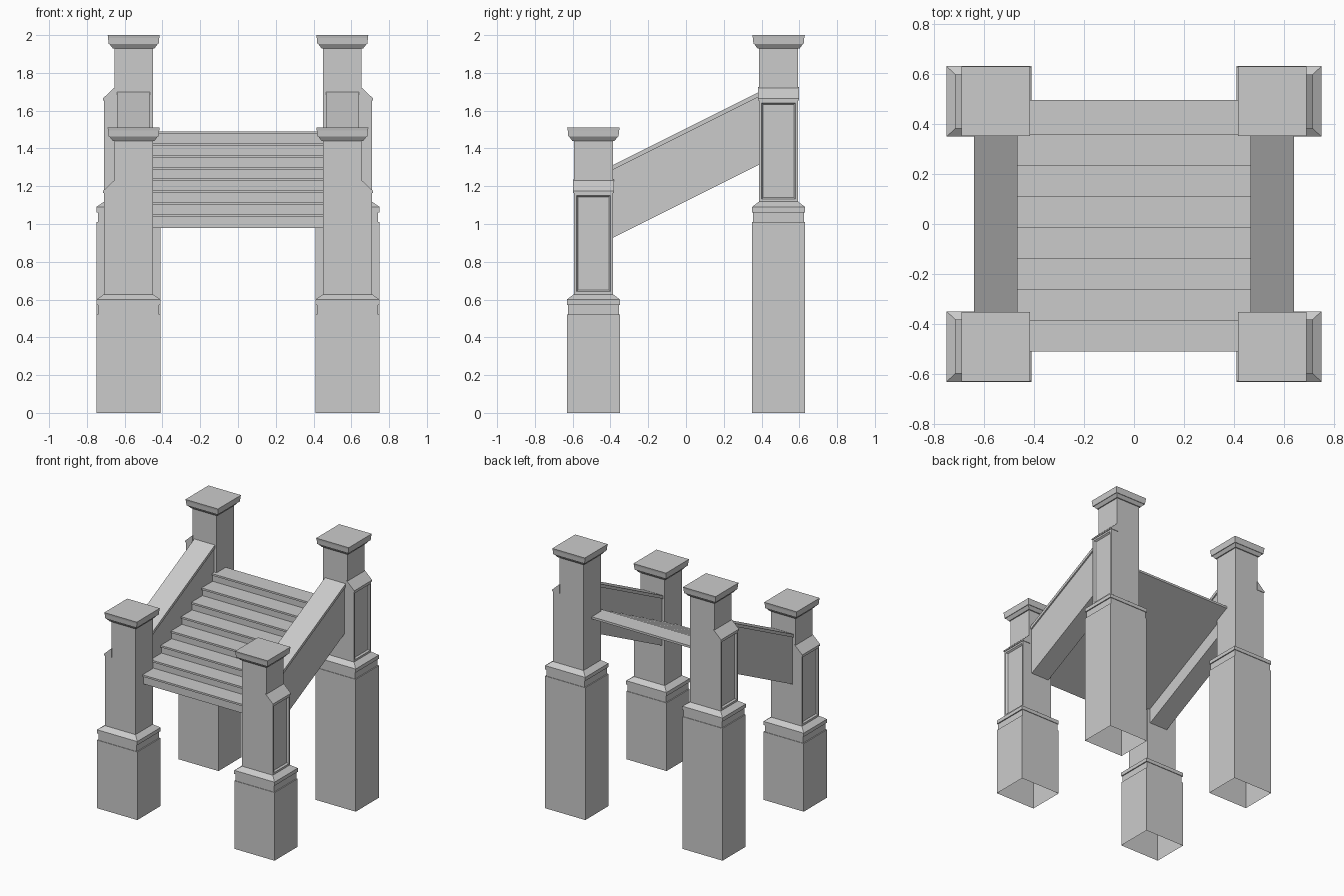
import bpy
import bmesh

cube = bpy.data.objects.get("Cube")
if cube:
    bpy.data.objects.remove(cube)

stone = bpy.data.materials.new("grey_stone")
stone.use_nodes = True
GREY = (0.6, 0.6, 0.6, 1)
stone.diffuse_color = GREY
stone.node_tree.nodes["Principled BSDF"].inputs["Base Color"].default_value = GREY


def finish(name, bm, mirrored=True):
    mesh = bpy.data.meshes.new(name)
    bm.to_mesh(mesh)
    bm.free()
    mesh.materials.append(stone)
    obj = bpy.data.objects.new(name, mesh)
    bpy.context.collection.objects.link(obj)
    if mirrored:
        mod = obj.modifiers.new("mirror", 'MIRROR')
        mod.use_mirror_merge = False
    return obj


def extrude_x(name, profile, x0, x1, mirrored=True):
    """Extrude a (y, z) outline sideways from x0 to x1."""
    bm = bmesh.new()
    a = [bm.verts.new((x0, y, z)) for y, z in profile]
    b = [bm.verts.new((x1, y, z)) for y, z in profile]
    n = len(profile)
    for i in range(n):
        j = (i + 1) % n
        bm.faces.new((a[i], a[j], b[j], b[i]))
    bm.faces.new(a)
    bm.faces.new(b)
    bmesh.ops.recalc_face_normals(bm, faces=bm.faces[:])
    return finish(name, bm, mirrored)


# Column sections: height, inner x, outer x, half depth
BASE = [(0.52, 0.41, 0.75, 0.14), (0.52, 0.418, 0.742, 0.136),
        (0.572, 0.418, 0.742, 0.136), (0.572, 0.41, 0.75, 0.141),
        (0.60, 0.41, 0.75, 0.141), (0.628, 0.45, 0.71, 0.104)]
SHAFT = [(1.165, 0.45, 0.71, 0.104), (1.225, 0.45, 0.655, 0.104),
         (1.44, 0.45, 0.655, 0.104)]
CAP = [(1.44, 0.442, 0.663, 0.112), (1.463, 0.425, 0.681, 0.129),
       (1.463, 0.42, 0.685, 0.133), (1.495, 0.417, 0.688, 0.136),
       (1.51, 0.415, 0.69, 0.139)]


def column(name, cy, lift):
    bm = bmesh.new()
    sections = [(-lift, 0.41, 0.75, 0.14)] + BASE + SHAFT + CAP
    rings = []
    for z, x0, x1, h in sections:
        corners = ((x0, -h), (x1, -h), (x1, h), (x0, h))
        rings.append([bm.verts.new((x, cy + y, z + lift)) for x, y in corners])
    panel = None
    for k, (lo, hi) in enumerate(zip(rings, rings[1:])):
        for i in range(4):
            j = (i + 1) % 4
            face = bm.faces.new((lo[i], lo[j], hi[j], hi[i]))
            if k == len(BASE) and i == 1:
                panel = face
    bm.faces.new(rings[-1])
    bm.normal_update()
    # Recessed panel on the outer face
    bmesh.ops.inset_region(bm, faces=[panel], thickness=0.02)
    bmesh.ops.inset_region(bm, faces=[panel], thickness=0.012, depth=-0.012)
    finish(name, bm)

    # Sloped shoulder moulding above the panel
    bm = bmesh.new()
    outline = [(0.65, 1.165), (0.715, 1.165), (0.715, 1.175), (0.65, 1.236)]
    a, b = [[bm.verts.new((x, cy + s * 0.108, z + lift)) for x, z in outline]
            for s in (-1, 1)]
    for i in range(4):
        j = (i + 1) % 4
        bm.faces.new((a[i], a[j], b[j], b[i]))
    bm.faces.new(a)
    bm.faces.new(b)
    bmesh.ops.recalc_face_normals(bm, faces=bm.faces[:])
    finish(name + "_shoulder", bm)


column("front_columns", -0.49, 0)
column("back_columns", 0.49, 0.49)

# Sloping side walls and their handrail caps
E = 0.39
extrude_x("side_walls", [(-E, 0.925), (E, 1.315), (E, 1.68), (-E, 1.29)], 0.475, 0.63)
extrude_x("handrails", [(-E, 1.285), (E, 1.675), (E, 1.70), (-E, 1.31)], 0.465, 0.64)

# Staircase with overhanging treads and a sloped underside
steps = [(-0.5, 0.98)]
for i in range(8):
    y, z = -0.51 + 0.1236 * i, 1.053 + 0.0625 * i
    steps += [(y + 0.01, z - 0.014), (y, z - 0.014), (y, z)]
    if i < 7:
        steps.append((y + 0.1336, z))
steps += [(0.495, 1.4905), (0.495, 1.474)]
extrude_x("stairs", steps, -0.47, 0.47, mirrored=False)
